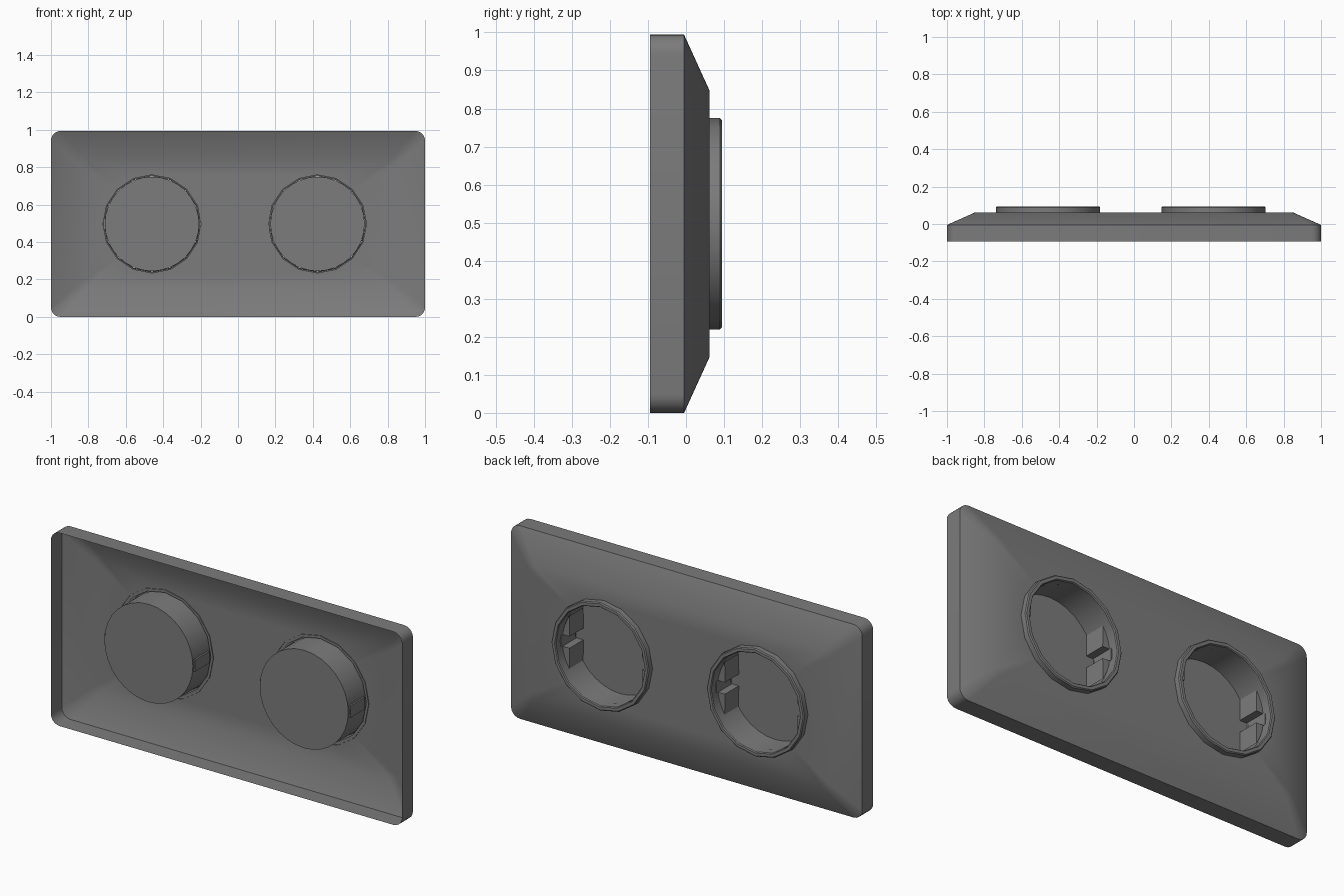
import bpy, bmesh
from math import sin, cos, pi, radians, asin

cube = bpy.data.objects.get("Cube")
if cube:
    bpy.data.objects.remove(cube, do_unlink=True)

GREY = (0.2, 0.2, 0.2, 1)
mat = bpy.data.materials.new("mid_grey_plastic")
mat.use_nodes = True
mat.diffuse_color = GREY
mat.node_tree.nodes["Principled BSDF"].inputs["Base Color"].default_value = GREY

MID_Z = 0.497
BACK = 0.062          # plane of the flat panel
FLOOR = -0.07         # depth of the socket wells
WELLS = {"right": -0.46, "left": 0.425}


def finish(bm, name, recalc=True):
    if recalc:
        bmesh.ops.recalc_face_normals(bm, faces=bm.faces)
    mesh = bpy.data.meshes.new(name)
    bm.to_mesh(mesh)
    bm.free()
    mesh.materials.append(mat)
    obj = bpy.data.objects.new(name, mesh)
    bpy.context.collection.objects.link(obj)
    bpy.ops.object.select_all(action='DESELECT')
    obj.select_set(True)
    bpy.context.view_layer.objects.active = obj
    bpy.ops.object.shade_smooth_by_angle(angle=radians(30))
    return obj


def circle(bm, cx, r, y, n):
    return [bm.verts.new((cx + r * sin(2 * pi * i / n), y, MID_Z + r * cos(2 * pi * i / n)))
            for i in range(n)]


def rounded_rect(bm, hx, hz, r, y, n=5):
    loop = []
    for q, (sx, sz) in enumerate([(1, 1), (-1, 1), (-1, -1), (1, -1)]):
        for i in range(n + 1):
            a = (q + i / n) * pi / 2
            loop.append(bm.verts.new((sx * (hx - r) + r * cos(a), y,
                                      MID_Z + sz * (hz - r) + r * sin(a))))
    return loop


def bridge(bm, a, b):
    n = len(a)
    for i in range(n):
        bm.faces.new((a[i], a[(i + 1) % n], b[(i + 1) % n], b[i]))


def lathe(name, cx, profile, n, cap=False):
    bm = bmesh.new()
    rings = [circle(bm, cx, r, y, n) for r, y in profile]
    for a, b in zip(rings, rings[1:]):
        bridge(bm, a, b)
    if cap:
        bm.faces.new(rings[-1])
    return finish(bm, name)


def prism(name, outline, y0, y1):
    bm = bmesh.new()
    a, b = ([bm.verts.new((x, y, z)) for x, z in outline] for y in (y0, y1))
    bridge(bm, a, b)
    bm.faces.new(a)
    bm.faces.new(b)
    return finish(bm, name)


# Frame: thin shell with straight rim, sloped border and pierced panel
bm = bmesh.new()
loops = [rounded_rect(bm, 1, MID_Z, 0.05, -0.094),
         rounded_rect(bm, 1, MID_Z, 0.05, -0.005),
         rounded_rect(bm, 0.85, 0.35, 0.03, BACK)]
for a, b in zip(loops, loops[1:]):
    bridge(bm, a, b)
edges = []
for loop in [loops[-1]] + [circle(bm, cx, 0.262, BACK, 16) for cx in WELLS.values()]:
    for i, v in enumerate(loop):
        w = loop[(i + 1) % len(loop)]
        edges.append(bm.edges.get((v, w)) or bm.edges.new((v, w)))
bmesh.ops.triangle_fill(bm, edges=edges, use_beauty=True, use_dissolve=False,
                        normal=(0, 1, 0))
finish(bm, "frame")

for side, cx in WELLS.items():
    # Raised collar around the opening
    lathe(side + "_collar", cx, [(0.278, BACK - 0.004), (0.278, 0.089), (0.273, 0.094),
                                 (0.258, 0.094), (0.254, 0.089), (0.254, 0.05)], 16)
    # Round well, open at the back
    lathe(side + "_well", cx, [(0.252, 0.085), (0.252, FLOOR)], 32, cap=True)
    for s, tag in ((-1, "right"), (1, "left")):
        # Flat guide blocks inside the well, split by a groove
        for t, level in ((-1, "lower"), (1, "upper")):
            a0, a1 = asin(0.03 / 0.248), asin(0.135 / 0.248)
            arc = [(cx + s * 0.248 * cos(a0 + (a1 - a0) * i / 4),
                    MID_Z + t * 0.248 * sin(a0 + (a1 - a0) * i / 4)) for i in range(5)]
            arc.append((cx + s * 0.207, MID_Z + t * 0.03))
            prism(f"{side}_{level}_{tag}_guide", arc, FLOOR + 0.002, 0.045)
        # Narrow rib on the outside of the well, behind the groove
        rib = [(cx + s * x, MID_Z + z) for x, z in
               ((0.246, -0.03), (0.258, -0.03), (0.258, 0.03), (0.246, 0.03))]
        prism(f"{side}_{tag}_rib", rib, FLOOR + 0.01, BACK - 0.005)
